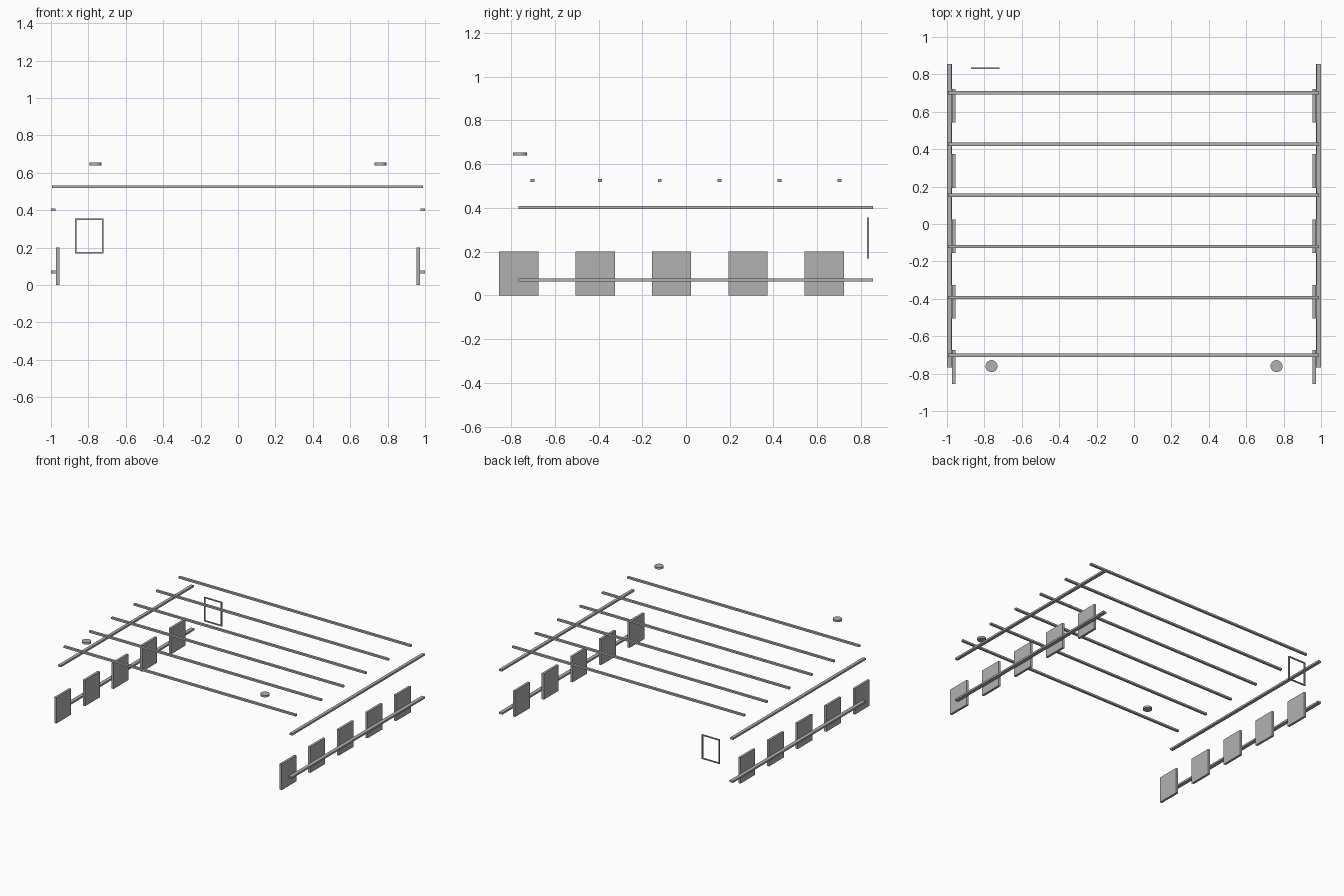
import bpy

if "Cube" in bpy.data.objects:
    bpy.data.objects.remove(bpy.data.objects["Cube"])

grey = bpy.data.materials.new("plain_grey")
grey.diffuse_color = (0.44, 0.44, 0.44, 1)
grey.use_nodes = True
grey.node_tree.nodes["Principled BSDF"].inputs["Base Color"].default_value = grey.diffuse_color


def finish(name):
    ob = bpy.context.object
    ob.name = name
    ob.data.materials.append(grey)
    return ob


def box(name, x0, x1, y0, y1, z0, z1):
    bpy.ops.mesh.primitive_cube_add(size=1, location=((x0 + x1) / 2, (y0 + y1) / 2, (z0 + z1) / 2))
    ob = bpy.context.object
    ob.scale = (x1 - x0, y1 - y0, z1 - z0)
    bpy.ops.object.transform_apply(location=False, rotation=False, scale=True)
    return finish(name)


for side, s in (("left", -1), ("right", 1)):
    def side_box(name, a, b, *rest):
        lo, hi = sorted((s * a, s * b))
        box(f"{side}_{name}", lo, hi, *rest)

    # long side rails
    side_box("upper_rail", 0.976, 1.0, -0.767, 0.855, 0.395, 0.409)
    side_box("lower_rail", 0.972, 1.0, -0.767, 0.855, 0.063, 0.077)

    # upright panels along the rails
    for i in range(5):
        y = -0.765 + 0.3495 * i
        side_box(f"panel_{i + 1}", 0.954, 0.972, y - 0.09, y + 0.09, 0.0, 0.2)

    # small round discs above the front
    bpy.ops.mesh.primitive_cylinder_add(vertices=32, radius=0.032, depth=0.015,
                                        location=(s * 0.762, -0.76, 0.647))
    finish(f"{side}_disc")
    bpy.ops.object.shade_smooth_by_angle()

# cross bars
for i, y in enumerate((-0.702, -0.393, -0.12, 0.153, 0.427, 0.702)):
    box(f"cross_bar_{i + 1}", -0.994, 0.99, y - 0.009, y + 0.009, 0.519, 0.533)

# thin rectangular frame at the back
x0, x1, z0, z1, t = -0.871, -0.72, 0.168, 0.356, 0.008
y0, y1 = 0.829, 0.838
box("frame_bottom", x0, x1, y0, y1, z0, z0 + t)
box("frame_top", x0, x1, y0, y1, z1 - t, z1)
box("frame_left", x0, x0 + t, y0, y1, z0 + t, z1 - t)
box("frame_right", x1 - t, x1, y0, y1, z0 + t, z1 - t)
